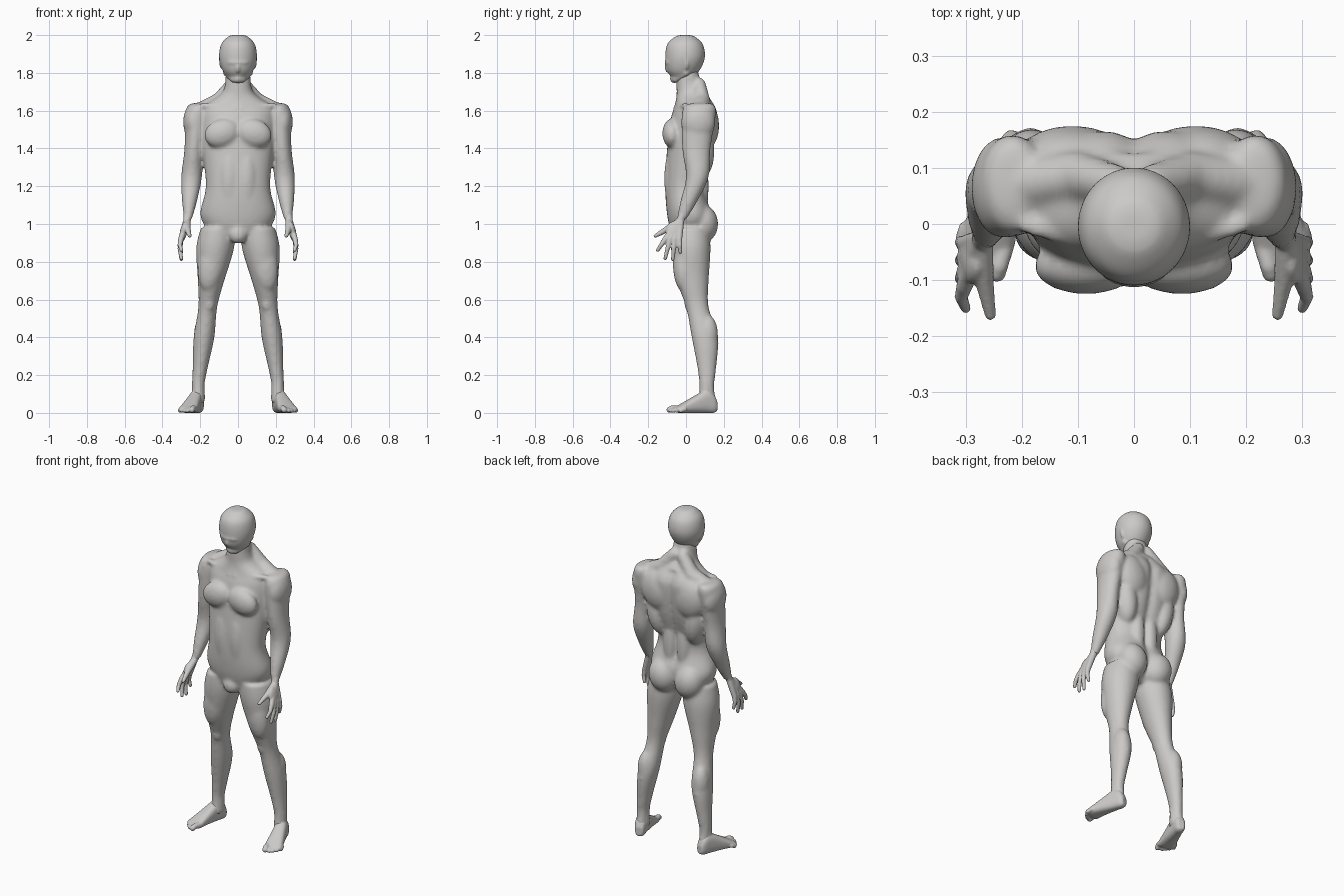
import bpy, bmesh, math
from mathutils import Matrix, Vector

cube = bpy.data.objects.get("Cube")
if cube:
    bpy.data.objects.remove(cube, do_unlink=True)

skin = bpy.data.materials.new("grey_skin")
skin.use_nodes = True
grey = (.6, .59, .58, 1)
skin.diffuse_color = grey
skin.node_tree.nodes["Principled BSDF"].inputs["Base Color"].default_value = grey

# Unit ball that every rounded link is drawn from
ball = bmesh.new()
bmesh.ops.create_icosphere(ball, subdivisions=3, radius=1)


def spline(before, start, end, after, t):
    """Smooth value between start and end."""
    pull_in, pull_out = (end - before) / 2, (after - start) / 2
    rise = end - start
    bend = 3 * rise - 2 * pull_in - pull_out
    return start + t * (pull_in + t * (bend + t * (pull_in + pull_out - 2 * rise)))


def loft(bm, rows, centre=lambda height: 0, power=1, frame=Matrix(), groove=0, sides=40, steps=5):
    """Skin rounded sections, each given as height, front, back, half width."""
    padded = [rows[0], *rows, rows[-1]]
    sections = []
    for group in zip(padded, padded[1:], padded[2:], padded[3:]):
        for step in range(steps):
            sections.append([spline(*values, step / steps) for values in zip(*group)])
    sections.append(rows[-1])

    rings = []
    for height, front, back, half_width in sections:
        ring = []
        for side in range(sides):
            angle = math.tau * side / sides
            across, along = math.cos(angle), math.sin(angle)
            x = half_width * math.copysign(abs(across) ** power, across)
            y = (front + back + (back - front) * math.copysign(abs(along) ** power, along)) / 2
            if along > 0 and height < 1.66:
                y -= groove * math.exp(-(x / .03) ** 2)
            ring.append(bm.verts.new(frame @ Vector((centre(height) + x, y, height))))
        rings.append(ring)
    for lower, upper in zip(rings, rings[1:]):
        for side in range(sides):
            bm.faces.new((lower[side - 1], lower[side], upper[side], upper[side - 1]))
    bm.faces.new(rings[0][::-1])
    bm.faces.new(rings[-1])


def blob(bm, centre, radii, tilt=0):
    """Ellipsoid muscle, tilted about the front-back axis."""
    placed = Matrix.Translation(centre) @ Matrix.Rotation(tilt, 4, 'Y')
    bmesh.ops.create_icosphere(bm, subdivisions=4, radius=1,
                               matrix=placed @ Matrix.Diagonal((*radii, 1)))


def chain(bm, points, radii):
    """Rounded tapering links along a path: a ball pulled apart into two halves."""
    ends = [(Vector(point), radius) for point, radius in zip(points, radii)]
    for start, end in zip(ends, ends[1:]):
        axis = end[0] - start[0]
        made = {}
        for vert in ball.verts:
            centre, radius = end if vert.co.dot(axis) > 0 else start
            made[vert] = bm.verts.new(centre + vert.co * radius)
        for face in ball.faces:
            bm.faces.new([made[vert] for vert in face.verts])


def finish(bm, name, voxel, softness):
    """Mirror the parts, fuse them into one skin and soften it."""
    bmesh.ops.recalc_face_normals(bm, faces=bm.faces)
    mesh = bpy.data.meshes.new(name)
    bm.to_mesh(mesh)
    bm.free()
    mesh.materials.append(skin)
    mesh.polygons.foreach_set("use_smooth", [True] * len(mesh.polygons))
    part = bpy.data.objects.new(name, mesh)
    bpy.context.collection.objects.link(part)
    part.modifiers.new("mirror", 'MIRROR').use_mirror_merge = False
    fuse = part.modifiers.new("fuse", 'REMESH')
    fuse.mode, fuse.voxel_size, fuse.use_smooth_shade = 'VOXEL', voxel, True
    soften = part.modifiers.new("soften", 'SMOOTH')
    soften.factor, soften.iterations = .5, softness


# Torso and neck, with a furrow along the spine
body = bmesh.new()
loft(body, [
    (.91, -.06, .08, .07), (.96, -.08, .12, .15), (1.05, -.1, .14, .2),
    (1.2, -.11, .1, .17), (1.4, -.1, .15, .19), (1.56, -.08, .17, .2),
    (1.62, -.06, .16, .19), (1.68, -.05, .12, .1), (1.73, -.05, .08, .07),
    (1.84, -.05, .06, .06)], power=.9, groove=.02)

# Legs, spreading outward toward the ankle
loft(body, [
    (.98, -.08, .12, .09), (.87, -.08, .13, .1), (.7, -.05, .12, .07),
    (.56, 0, .12, .05), (.4, .03, .17, .055), (.24, .06, .16, .04),
    (.14, .07, .15, .033), (.05, .06, .16, .033)],
    centre=lambda height: min(.23 - height / 8, .21))

# Arms, hanging slightly outward
loft(body, [
    (1.64, .03, .13, .03), (1.6, -.02, .16, .06), (1.4, -.02, .13, .05),
    (1.25, 0, .12, .055), (1.12, -.03, .06, .04), (1.02, -.05, 0, .02)],
    centre=lambda height: .35 - height / 12)

# Muscles of the trunk
blob(body, centre=(.085, -.075, 1.48), radii=(.095, .05, .075), tilt=.3)  # chest
blob(body, centre=(.045, -.08, 1.24), radii=(.05, .035, .15))  # abdomen
blob(body, centre=(.11, .115, 1.52), radii=(.1, .06, .12), tilt=.2)  # shoulder blade
blob(body, centre=(.13, .07, 1.38), radii=(.065, .08, .15), tilt=.15)  # side of back
blob(body, centre=(.045, .085, 1.2), radii=(.04, .035, .16))  # lower back
blob(body, centre=(.087, .09, 1), radii=(.085, .08, .1), tilt=.2)  # buttock
blob(body, centre=(0, -.06, .945), radii=(.05, .04, .05))  # groin

# Muscles of the limbs
blob(body, centre=(.235, .065, 1.54), radii=(.055, .09, .1))  # shoulder cap
blob(body, centre=(.14, -.015, .8), radii=(.07, .055, .16), tilt=-.15)  # thigh
blob(body, centre=(.183, .115, .41), radii=(.05, .055, .11))  # calf
blob(body, centre=(.152, .02, .58), radii=(.03, .03, .045))  # kneecap

# Neck slope, collarbone and neck cord
chain(body, [(.03, .07, 1.74), (.1, .085, 1.65), (.2, .07, 1.6)], [.035, .045, .045])
chain(body, [(.015, -.055, 1.61), (.19, -.005, 1.63)], [.014, .014])
chain(body, [(.055, .01, 1.77), (.012, -.05, 1.63)], [.014, .012])
finish(body, "body", voxel=.0095, softness=9)

# Head with a smooth masked face
head = bmesh.new()
loft(head, [
    (1.76, -.06, .02, .04), (1.81, -.1, .07, .08), (1.88, -.11, .1, .1),
    (1.95, -.1, .09, .09), (1.99, -.06, .05, .055), (2, -.03, .02, .03)])
chain(head, [(0, -.062, 1.768), (.022, -.052, 1.768), (.062, 0, 1.8)], [.023, .02, .018])  # jaw
blob(head, centre=(0, -.083, 1.855), radii=(.06, .03, .016))  # brow
blob(head, centre=(0, -.098, 1.83), radii=(.013, .016, .03))  # nose
blob(head, centre=(.091, .005, 1.865), radii=(.01, .009, .045))  # flattened ear
finish(head, "head", voxel=.007, softness=5)

# Hands: palm and four fanned fingers
hand = bmesh.new()
wrist = Vector((.269, -.027, 1.025))
for finger in range(4):
    knuckle = Vector((.302, finger * .025 - .11, .92))
    tip = Vector((.3, finger * .04 - .15, .81 + .02 * (finger - 1.6) ** 2))
    joint = knuckle.lerp(tip, .5) + Vector((.007, 0, 0))
    chain(hand, [wrist, knuckle, joint, tip], [.019, .015, .012, .0095])
blob(hand, centre=(.288, -.065, .96), radii=(.019, .042, .055), tilt=-.2)

# Thumb and wrist
chain(hand, [(.27, -.04, 1.01), (.268, -.095, .975), (.256, -.162, .937)], [.02, .018, .01])
chain(hand, [(.264, -.01, 1.075), wrist], [.022, .021])
finish(hand, "hands", voxel=.0045, softness=4)

# Feet, turned outward: heel, instep and ball
foot = bmesh.new()
turn = math.radians(17)
ahead = Vector((math.sin(turn), -math.cos(turn), 0))
outward = Vector((math.cos(turn), math.sin(turn), 0))
upward = Vector((0, 0, 1))
frame = Matrix.Translation((.203, .163, 0)) @ Matrix((outward, upward, ahead)).transposed().to_4x4()
loft(foot, [
    (0, .01, .06, .02), (.02, 0, .1, .03), (.06, 0, .12, .035),
    (.14, 0, .08, .043), (.21, 0, .04, .05), (.23, .01, .03, .045)], power=.75, frame=frame)

# Toes, shrinking from the big toe outward
for toe in range(5):
    radius = .011 if toe else .016
    side = toe * .018 - .027 if toe else -.034
    reach = .268 - .003 * toe - .002 * toe ** 2
    path = [(side, radius + .008, .19), (side, radius + .008, reach - .03), (side, radius, reach - radius)]
    chain(foot, [frame @ Vector(point) for point in path], [radius] * 3)

# Ankle
chain(foot, [(.21, .107, .17), (.21, .108, .08)], [.033, .036])
finish(foot, "feet", voxel=.005, softness=4)
ball.free()
